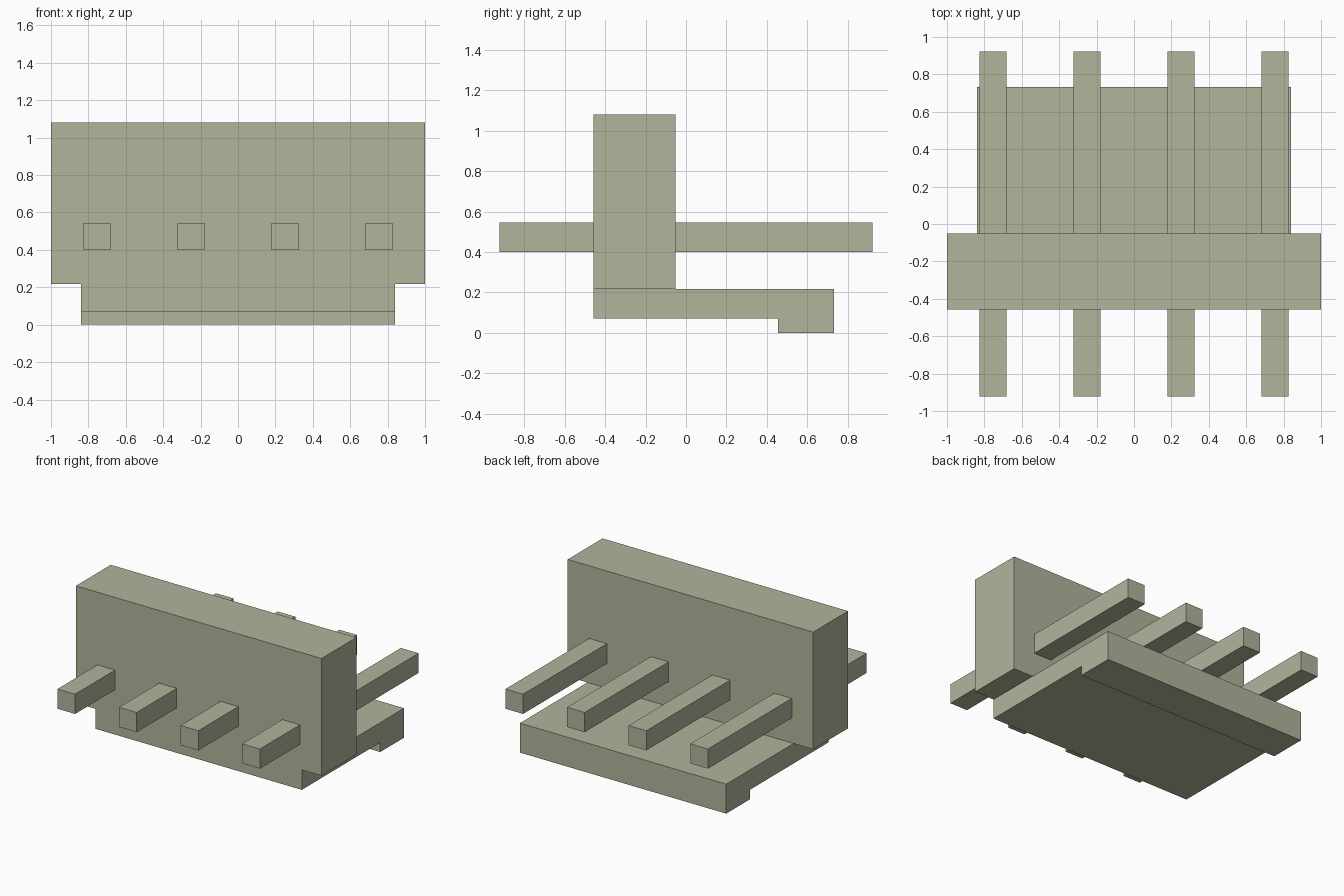
import bpy
import bmesh

cube = bpy.data.objects.get("Cube")
if cube:
    bpy.data.objects.remove(cube, do_unlink=True)

# Single plain colour
COLOUR = (0.445, 0.462, 0.333, 1)
mat = bpy.data.materials.new("pale olive grey")
mat.use_nodes = True
mat.diffuse_color = COLOUR
mat.node_tree.nodes["Principled BSDF"].inputs["Base Color"].default_value = COLOUR


def extrude_profile(name, outline, x0, x1):
    """Extrude a side outline of (y, z) points from x0 to x1."""
    bm = bmesh.new()
    face = bm.faces.new([bm.verts.new((x0, y, z)) for y, z in outline])
    result = bmesh.ops.extrude_face_region(bm, geom=[face])
    moved = [v for v in result["geom"] if isinstance(v, bmesh.types.BMVert)]
    bmesh.ops.translate(bm, verts=moved, vec=(x1 - x0, 0, 0))
    bmesh.ops.recalc_face_normals(bm, faces=bm.faces)
    mesh = bpy.data.meshes.new(name)
    bm.to_mesh(mesh)
    bm.free()
    mesh.materials.append(mat)
    obj = bpy.data.objects.new(name, mesh)
    bpy.context.collection.objects.link(obj)
    return obj


def rect(y0, y1, z0, z1):
    return [(y0, z0), (y1, z0), (y1, z1), (y0, z1)]


FRONT, BACK, LEDGE = -0.457, 0.732, 0.217

# Upright housing wall
extrude_profile("housing_wall", rect(FRONT, -0.052, LEDGE, 1.08), -1, 1)

# Base plate with a lowered lip along its back edge
base = [(FRONT, 0.07), (0.455, 0.07), (0.455, 0), (BACK, 0), (BACK, LEDGE), (FRONT, LEDGE)]
extrude_profile("base_plate", base, -0.84, 0.84)

# Row of four square pins running through the wall
PITCH, HALF = 0.502, 0.072
for i in range(4):
    x = (i - 1.5) * PITCH
    extrude_profile(f"pin_{i + 1}", rect(-0.923, 0.923, 0.4, 0.545), x - HALF, x + HALF)
